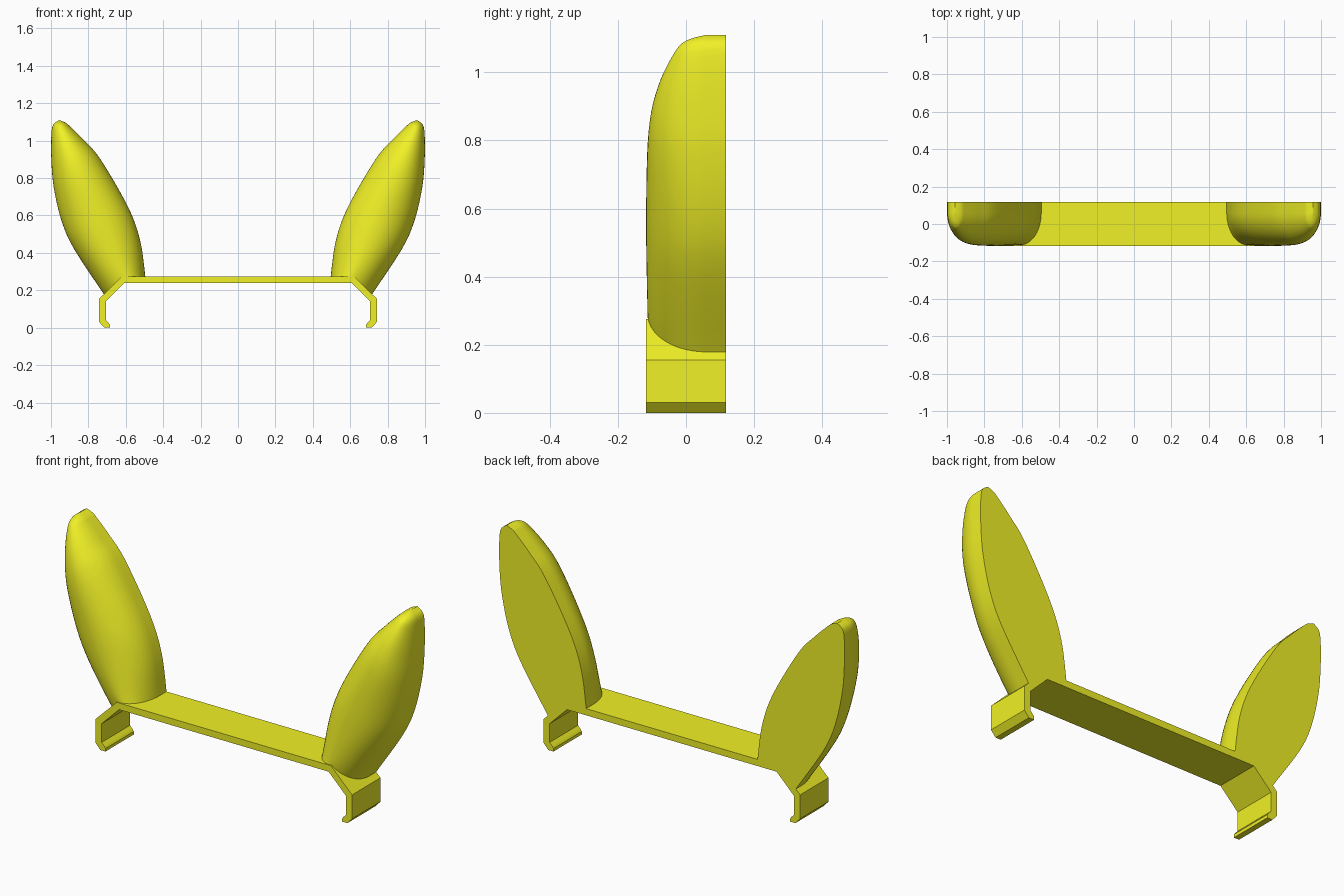
import bpy, bmesh, math

if "Cube" in bpy.data.objects:
    bpy.data.objects.remove(bpy.data.objects["Cube"])

YF, YB, YC = -0.117, 0.117, 0.06   # front, back, start of the ear's straight rim

mat = bpy.data.materials.new("yellow")
mat.diffuse_color = (0.88, 0.88, 0.02, 1)
mat.use_nodes = True
mat.node_tree.nodes["Principled BSDF"].inputs["Base Color"].default_value = mat.diffuse_color


def finish(name, bm):
    bmesh.ops.remove_doubles(bm, verts=bm.verts, dist=1e-5)
    bmesh.ops.recalc_face_normals(bm, faces=bm.faces)
    me = bpy.data.meshes.new(name)
    bm.to_mesh(me)
    bm.free()
    me.materials.append(mat)
    ob = bpy.data.objects.new(name, me)
    bpy.context.collection.objects.link(ob)
    return ob


# Headband clip: half profile, mirrored and extruded through the depth
outer = [(0.62, 0.275), (0.742, 0.155), (0.742, 0.03), (0.715, 0.0), (0.685, 0.0)]
inner = [(0.685, 0.016), (0.692, 0.026), (0.707, 0.042), (0.707, 0.14), (0.606, 0.24)]
half = outer + inner
profile = half + [(-x, z) for x, z in reversed(half)]
bm = bmesh.new()
face = bm.faces.new([bm.verts.new((x, YF, z)) for x, z in profile])
ext = bmesh.ops.extrude_face_region(bm, geom=[face])
bmesh.ops.translate(bm, vec=(0, YB - YF, 0),
                    verts=[v for v in ext["geom"] if isinstance(v, bmesh.types.BMVert)])
finish("headband_clip", bm)

# Ear stations, base to tip: inner x, z, outer x, z, bulge depth
stations = [
    (0.495, 0.275, 0.715, 0.18, 0.172),
    (0.524, 0.47, 0.874, 0.417, 0.176),
    (0.59, 0.65, 0.943, 0.57, 0.177),
    (0.735, 0.90, 0.985, 0.75, 0.170),
    (0.826, 1.005, 0.998, 0.90, 0.143),
    (0.90, 1.078, 0.998, 1.03, 0.095),
    (0.925, 1.098, 0.988, 1.085, 0.06),
    (0.957, 1.11, 0.957, 1.11, 0.0),
]


def spline(pts, steps):
    out = []
    for i in range(len(pts) - 1):
        a, b = pts[max(i - 1, 0)], pts[i]
        c, d = pts[i + 1], pts[min(i + 2, len(pts) - 1)]
        for s in range(steps):
            t = s / steps
            out.append([0.5 * (2 * q + (r - p) * t + (2 * p - 5 * q + 4 * r - w) * t * t
                               + (3 * q - p - 3 * r + w) * t ** 3)
                        for p, q, r, w in zip(a, b, c, d)])
    return out + [list(pts[-1])]


# Ear: domed rings with a straight rim and flat back; base follows the bent clip
N = 28
KINK = (0.62 - 0.495) / 0.22
section = [((1 - math.cos(math.pi * k / N)) / 2, math.sin(math.pi * k / N)) for k in range(N + 1)]
rows = spline(stations, 6)
bm = bmesh.new()
rings = []
for i, (ix, iz, ox, oz, d) in enumerate(rows):
    fade = max(0, 1 - i / 8) ** 2

    def point(u, y):
        bx = 0.495 + 0.22 * u
        bend = 0.275 - max(0, bx - 0.62) - (0.275 - 0.095 * u) - 0.005
        return bm.verts.new((ix + (ox - ix) * u, y, iz + (oz - iz) * u + bend * fade))

    ring = [point(u, YC - d * s) for u, s in section]
    ring += [point(u, YB) for u in (1, KINK, 0)]
    rings.append(ring)
for a, b in zip(rings, rings[1:]):
    for k in range(len(a)):
        j = (k + 1) % len(a)
        bm.faces.new((a[k], a[j], b[j], b[k]))
bmesh.ops.dissolve_degenerate(bm, dist=1e-6, edges=bm.edges)
ears = finish("ears", bm)
mirror = ears.modifiers.new("mirror", "MIRROR")
mirror.use_mirror_merge = False

# Smooth domes with crisp rims
bpy.ops.object.select_all(action="DESELECT")
ears.select_set(True)
bpy.context.view_layer.objects.active = ears
bpy.ops.object.shade_smooth_by_angle(angle=math.radians(35))
